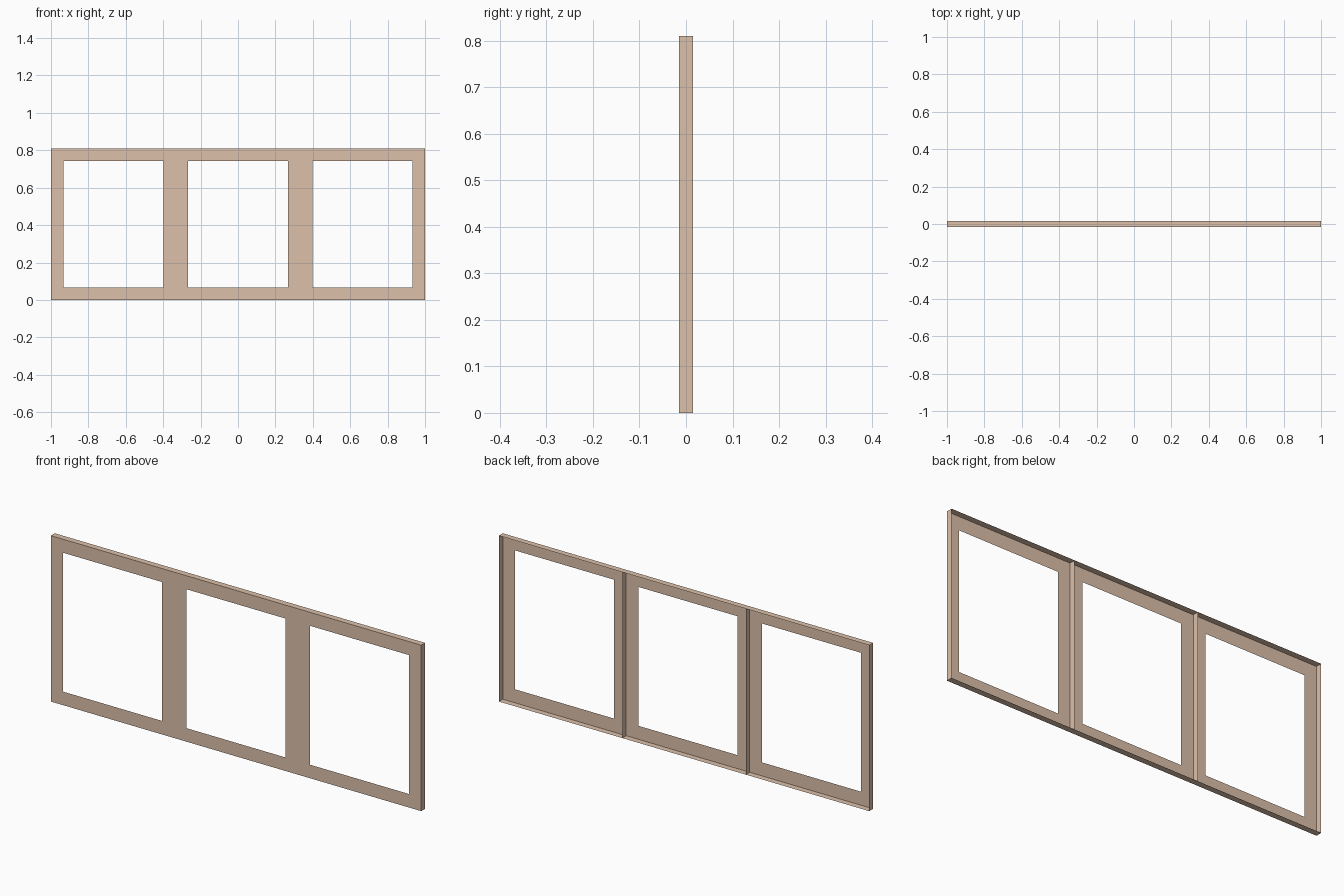
import bpy, bmesh
from mathutils import Matrix, Vector

if "Cube" in bpy.data.objects:
    bpy.data.objects.remove(bpy.data.objects["Cube"])

W, H, D = 2.0, 0.81, 0.03   # overall width, height, depth
BORDER = 0.066              # face width around each opening
PANES = 3

wood = bpy.data.materials.new("wood")
wood.diffuse_color = (0.72, 0.53, 0.40, 1)
wood.use_nodes = True
wood.node_tree.nodes["Principled BSDF"].inputs["Base Color"].default_value = wood.diffuse_color


def finish(name, bm):
    mesh = bpy.data.meshes.new(name)
    bm.to_mesh(mesh)
    bm.free()
    mesh.materials.append(wood)
    obj = bpy.data.objects.new(name, mesh)
    bpy.context.collection.objects.link(obj)


def pane_grid():
    # Upright sheet facing -y, split into equal panes
    bm = bmesh.new()
    m = (Matrix.Translation((0, -D / 2, H / 2)) @ Matrix.Rotation(1.5707963, 4, 'X')
         @ Matrix.Diagonal((W / 2, H / 2, 1, 1)))
    bmesh.ops.create_grid(bm, x_segments=PANES, y_segments=1, size=1, matrix=m)
    return bm


def strips(name, keep):
    # Thin sheet strips running backward from the chosen pane edges
    bm = pane_grid()
    bmesh.ops.delete(bm, geom=bm.faces[:], context='FACES_ONLY')
    drop = [e for e in bm.edges if not keep(e)]
    bmesh.ops.delete(bm, geom=drop, context='EDGES')
    out = bmesh.ops.extrude_edge_only(bm, edges=bm.edges[:])
    verts = [g for g in out["geom"] if isinstance(g, bmesh.types.BMVert)]
    bmesh.ops.translate(bm, verts=verts, vec=Vector((0, D, 0)))
    bmesh.ops.recalc_face_normals(bm, faces=bm.faces[:])
    finish(name, bm)


def is_divider(e):
    a, b = (v.co for v in e.verts)
    return abs(a.x - b.x) < 1e-4 and abs(a.x) < W / 2 - 0.01


# Front face with three openings
bm = pane_grid()
panes = bm.faces[:]
bmesh.ops.inset_individual(bm, faces=panes, thickness=BORDER, use_even_offset=True)
bmesh.ops.delete(bm, geom=panes, context='FACES')
finish("face_frame", bm)

# Rim around the outside and the two ribs behind the mullions
strips("outer_rim", lambda e: not is_divider(e))
strips("divider_ribs", is_divider)
